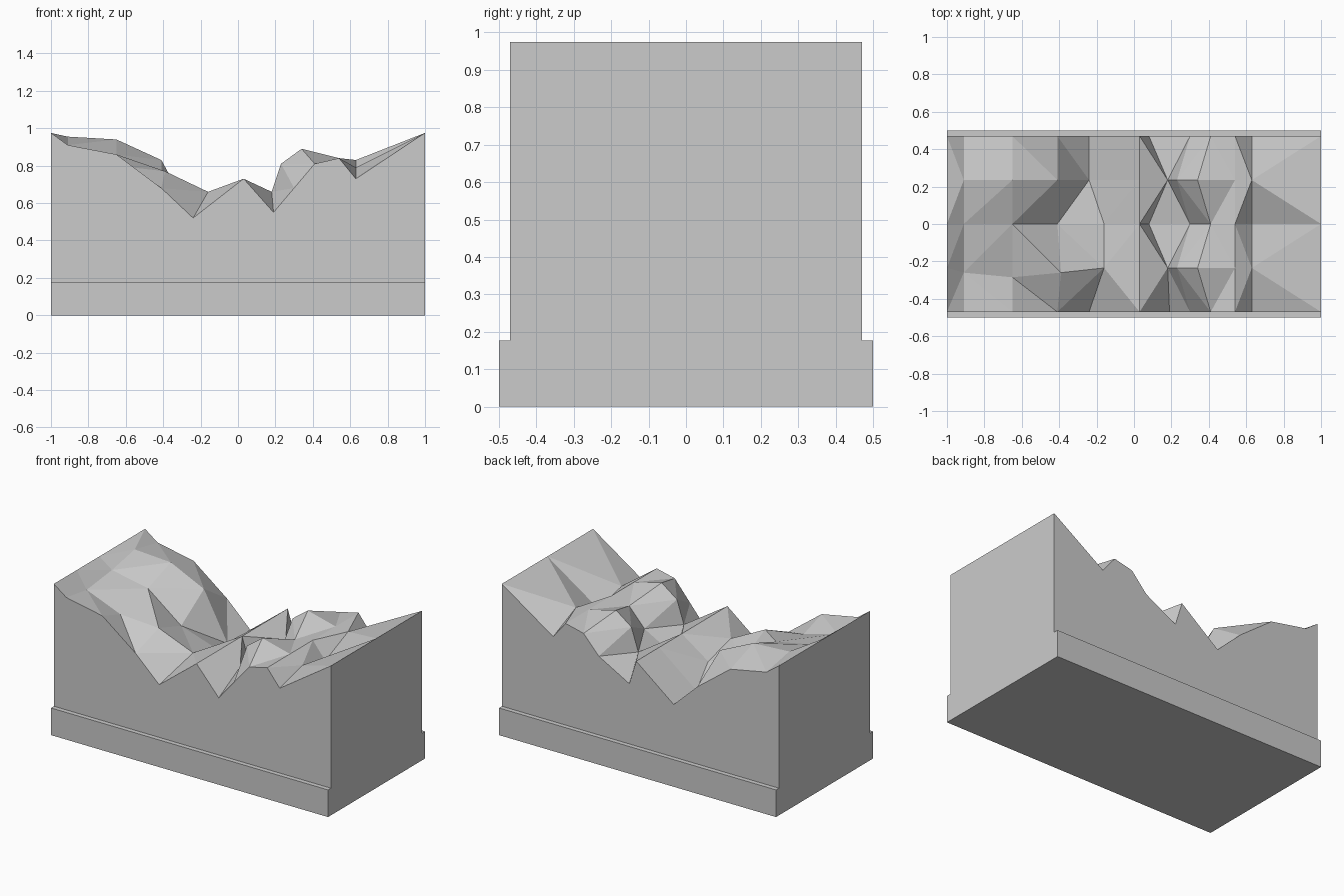
import bpy
import bmesh

default_cube = bpy.data.objects.get("Cube")
if default_cube:
    bpy.data.objects.remove(default_cube, do_unlink=True)

# One plain stone grey for the whole block
stone = bpy.data.materials.new("stone_grey")
stone.use_nodes = True
grey = (0.6, 0.6, 0.6, 1)
stone.diffuse_color = grey
stone.node_tree.nodes["Principled BSDF"].inputs["Base Color"].default_value = grey

PLINTH_TOP = 0.177


def make_object(name, bm):
    """Turn a bmesh into a flat shaded grey object."""
    bmesh.ops.recalc_face_normals(bm, faces=bm.faces)
    mesh = bpy.data.meshes.new(name)
    bm.to_mesh(mesh)
    bm.free()
    mesh.materials.append(stone)
    obj = bpy.data.objects.new(name, mesh)
    bpy.context.collection.objects.link(obj)
    return obj


def section(y, profile):
    """Place a ridge profile of (x, z) pairs in the plane at y."""
    return [(x, y, z) for x, z in profile]


# Plinth
bm = bmesh.new()
bmesh.ops.create_cube(bm, size=1)
for vert in bm.verts:
    vert.co.x *= 2
    vert.co.z = PLINTH_TOP if vert.co.z > 0 else 0
make_object("plinth", bm)

# Low profile, shared by the two outer edges and the middle
left_slope = [(-1, .975), (-.91, .91), (-.65, .86), (-.41, .68)]
right_slope = [(.41, .81), (.54, .84), (.63, .73), (1, .975)]
outer_gully = [(-.24, .52), (.03, .73)]
low_back = left_slope + outer_gully + [(.08, .57), (.30, .69)] + right_slope
low_front = left_slope + outer_gully + [(.19, .55), (.30, .68)] + right_slope
low_middle = left_slope + [(-.16, .60), (.03, .73), (.08, .57), (.30, .69)] + right_slope

# Crests between them
crest_right = [(.03, .73), (.18, .66), (.23, .81), (.34, .89), (.54, .84)]
crest_back = [(-1, .975), (-.91, .955), (-.65, .94), (-.41, .83), (-.24, .52)]
crest_back += crest_right + [(.63, .83), (1, .975)]
crest_front = [(-1, -.235, .975), (-.91, -.26, .88), (-.65, -.285, .80),
               (-.39, -.26, .77), (-.16, -.235, .66)]
crest_front += section(-.235, crest_right + [(.63, .79), (1, .975)])

rows = [section(-.47, low_front), crest_front, section(0, low_middle),
        section(.235, crest_back), section(.47, low_back)]

# Faceted terrain on top
bm = bmesh.new()
grid = [[bm.verts.new(point) for point in row] for row in rows]
terrain = []
for near, far in zip(grid, grid[1:]):
    for i in range(len(near) - 1):
        terrain.append(bm.faces.new((near[i], near[i + 1], far[i + 1], far[i])))
bmesh.ops.triangulate(bm, faces=terrain, quad_method='SHORT_EDGE')

# Straight walls and underside
corners = {}
for row in (grid[0], grid[-1]):
    ends = [bm.verts.new((v.co.x, v.co.y, PLINTH_TOP)) for v in (row[0], row[-1])]
    corners[row[0]], corners[row[-1]] = ends
    bm.faces.new([ends[0]] + row + [ends[1]])
for end in (0, -1):
    edge = [row[end] for row in grid]
    bm.faces.new([corners[edge[0]]] + edge + [corners[edge[-1]]])
a, b, c, d = corners.values()
bm.faces.new((a, b, d, c))
make_object("mountain_block", bm)
